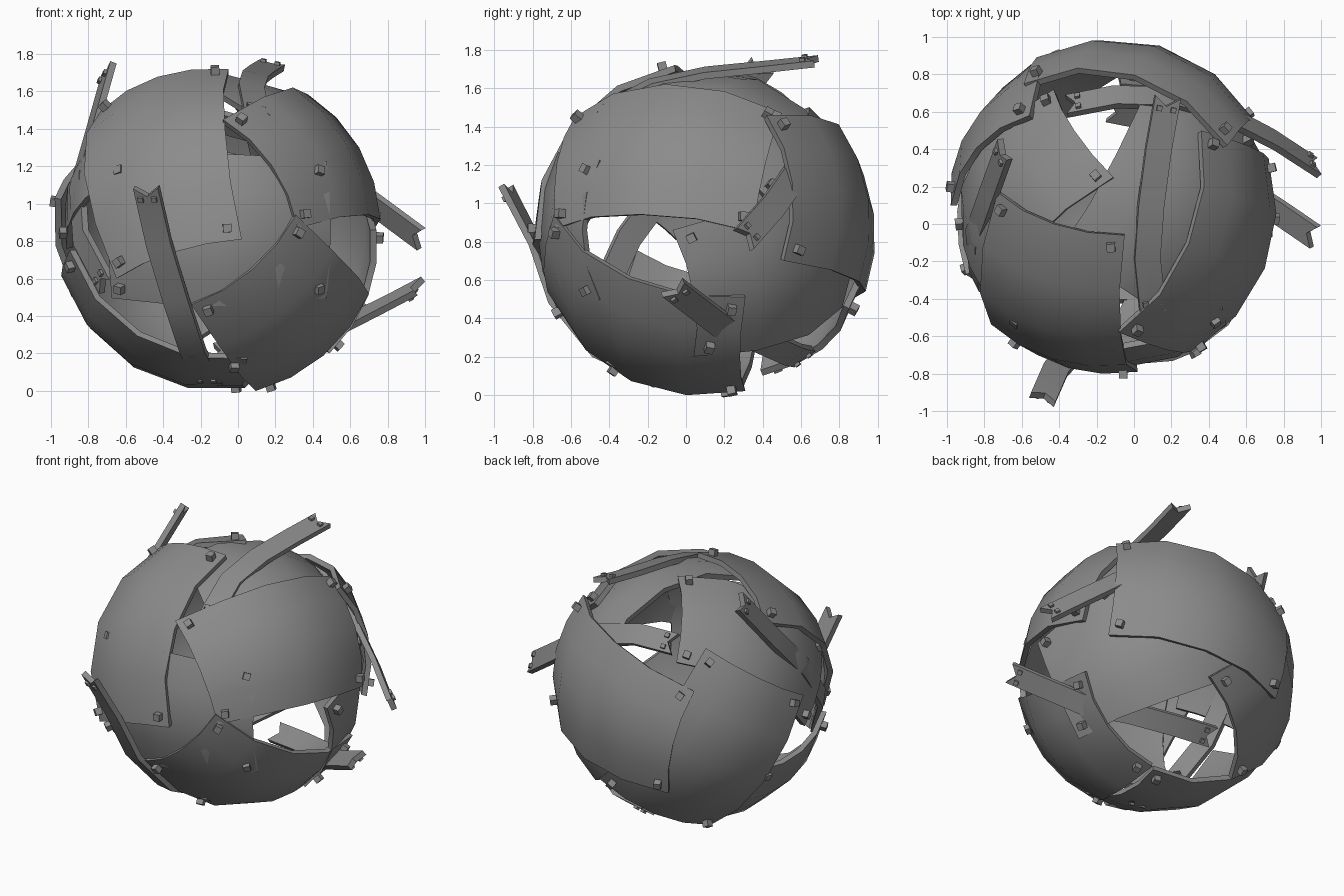
import bpy, bmesh, math
from mathutils import Vector, Matrix

if "Cube" in bpy.data.objects:
    bpy.data.objects.remove(bpy.data.objects["Cube"])

C = Vector((-0.1, 0.1, 0.86))          # centre of the shell
T = 0.035                              # plate thickness

metal = bpy.data.materials.new("grey metal")
metal.diffuse_color = (0.26, 0.26, 0.26, 1)
metal.use_nodes = True
metal.node_tree.nodes["Principled BSDF"].inputs["Base Color"].default_value = metal.diffuse_color


def finish(bm, name, smooth=True):
    bmesh.ops.recalc_face_normals(bm, faces=bm.faces[:])
    me = bpy.data.meshes.new(name)
    bm.to_mesh(me)
    bm.free()
    if smooth:
        me.shade_smooth()
        me.set_sharp_from_angle(angle=math.radians(35))
    me.materials.append(metal)
    ob = bpy.data.objects.new(name, me)
    bpy.context.collection.objects.link(ob)


def slab(outer, inner, name):
    """Closed slab between two matching grids of points."""
    bm = bmesh.new()
    n, m = len(outer), len(outer[0])
    a = [[bm.verts.new(p) for p in row] for row in outer]
    b = [[bm.verts.new(p) for p in row] for row in inner]
    for i in range(n - 1):
        for j in range(m - 1):
            for g in (a, b):
                bm.faces.new((g[i][j], g[i+1][j], g[i+1][j+1], g[i][j+1]))
    rim = ([(i, 0) for i in range(n)] + [(n-1, j) for j in range(1, m)]
           + [(i, m-1) for i in range(n-2, -1, -1)] + [(0, j) for j in range(m-2, 0, -1)])
    for (i, j), (k, l) in zip(rim, rim[1:] + rim[:1]):
        bm.faces.new((a[i][j], a[k][l], b[k][l], b[i][j]))
    finish(bm, name)


bolts = bmesh.new()


def bolt(pos, up, along, size):
    z = up.normalized()
    x = (along - z * along.dot(z)).normalized()
    rot = Matrix((x, z.cross(x), z)).transposed().to_4x4()
    bmesh.ops.create_cube(bolts, size=size, matrix=Matrix.Translation(pos) @ rot)


# Curved plates: four corners each (long edge first), bulged out onto the shell
plates = {
    "front_upper_plate": ((-.05, -.06, 1.72), (.02, -.79, .81), (-.65, -.60, .60), (-.73, .17, 1.50)),
    "right_upper_plate": ((-.08, -.58, 1.45), (.36, .50, 1.47), (.72, .35, .85), (.32, -.68, .87)),
    "front_lower_plate": ((.31, -.69, .94), (.67, .31, .51), (.11, .31, .02), (-.25, -.67, .46)),
    "back_plate": ((.50, .42, 1.46), (-.59, .75, 1.20), (-.46, .85, .49), (.64, .51, .70)),
    "left_back_plate": ((-.56, .58, 1.43), (.08, .85, .45), (-.47, .40, .10), (-.98, .10, 1.03)),
    "left_lower_plate": ((-.90, -.27, .75), (.05, -.42, .17), (.06, .26, .04), (-.87, .42, .60)),
    "left_upper_plate": ((-.11, .25, 1.69), (-.73, -.45, 1.09), (-.92, 0, .76), (-.43, .72, 1.35)),
    "right_back_plate": ((.74, -.07, .86), (-.07, .75, 1.28), (-.31, .84, .62), (.49, .04, .20)),
    "front_inner_plate": ((.475, -.45, .495), (-.675, -.45, .495), (-.675, -.45, 1.225), (.475, -.45, 1.225)),
    "top_inner_plate": ((-.40, -.14, 1.61), (.08, .80, 1.25), (.63, .45, 1.0), (.17, -.51, 1.37)),
}


def on_plate(c, n, u, v):
    """Point of the flat rectangle moved onto the shell, partly along its normal and partly radially."""
    w = ((1-u)*(1-v), u*(1-v), u*v, (1-u)*v)
    p = sum((q * k for q, k in zip(c, w)), Vector())
    r = sum(q.length * k for q, k in zip(c, w))
    h = p.dot(n)
    flat = p + n * (math.sqrt(max(0, h*h - p.length_squared + r*r)) - h)
    return flat.lerp(p.normalized() * r, .35).normalized() * r


for name, corners in plates.items():
    c = [Vector(p) - C for p in corners]
    n = (c[2] - c[0]).cross(c[3] - c[1]).normalized()
    if n.dot(c[0] + c[2]) < 0:
        n = -n
    outer, inner = [], []
    for i in range(5):
        ps = [on_plate(c, n, i / 4, j / 4) for j in range(5)]
        outer.append([C + p for p in ps])
        inner.append([C + p - p.normalized() * T for p in ps])
    slab(outer, inner, name)
    # one bolt near every corner
    for u in (.05, .95):
        for v in (.08, .92):
            p = on_plate(c, n, u, v)
            bolt(C + p * 1.004, p, c[1] - c[0], .045)

# Peeling straps: centre lines from the loose end to the fixed end
straps = {
    "front_strap": ((-.49, -.94, 1.09), (-.42, -.78, .78), (-.33, -.68, .48), (-.24, -.46, .21), (-.15, -.1, .05)),
    "top_strap": ((.18, .68, 1.74), (.13, .40, 1.71), (.09, .10, 1.68), (.07, -.18, 1.62), (.10, -.47, 1.47)),
    "left_strap": ((-.69, .40, 1.72), (-.78, .15, 1.40), (-.86, -.08, 1.12), (-.84, -.30, .82), (-.70, -.42, .56)),
    "right_upper_strap": ((.98, .30, .81), (.75, .45, .98), (.52, .57, 1.15), (.22, .67, 1.35), (-.10, .68, 1.44), (-.36, .63, 1.42)),
    "right_lower_strap": ((.97, -.07, .56), (.78, .06, .46), (.58, .19, .36), (.37, .40, .28), (.11, .56, .21), (-.14, .61, .20)),
}
for name, pts in straps.items():
    P = [Vector(p) for p in pts]
    n = len(P)
    outer, inner = [], []
    for i, p in enumerate(P):
        t = (P[min(i+1, n-1)] - P[max(i-1, 0)]).normalized()
        up = p - C
        up = (up - t * up.dot(t)).normalized()
        side = t.cross(up) * .07
        notch = t * (.05 if i == 0 else -.05 if i == n-1 else 0)   # forked ends
        row = [p - side, p + notch, p + side]
        outer.append([q + up * .018 for q in row])
        inner.append([q - up * .018 for q in row])
        if i in (0, n-1):
            for s in (-.55, .55):
                bolt(p + side * s + notch * 1.3 + up * .02, up, t, .028)
    slab(outer, inner, name)

finish(bolts, "bolts", smooth=False)
